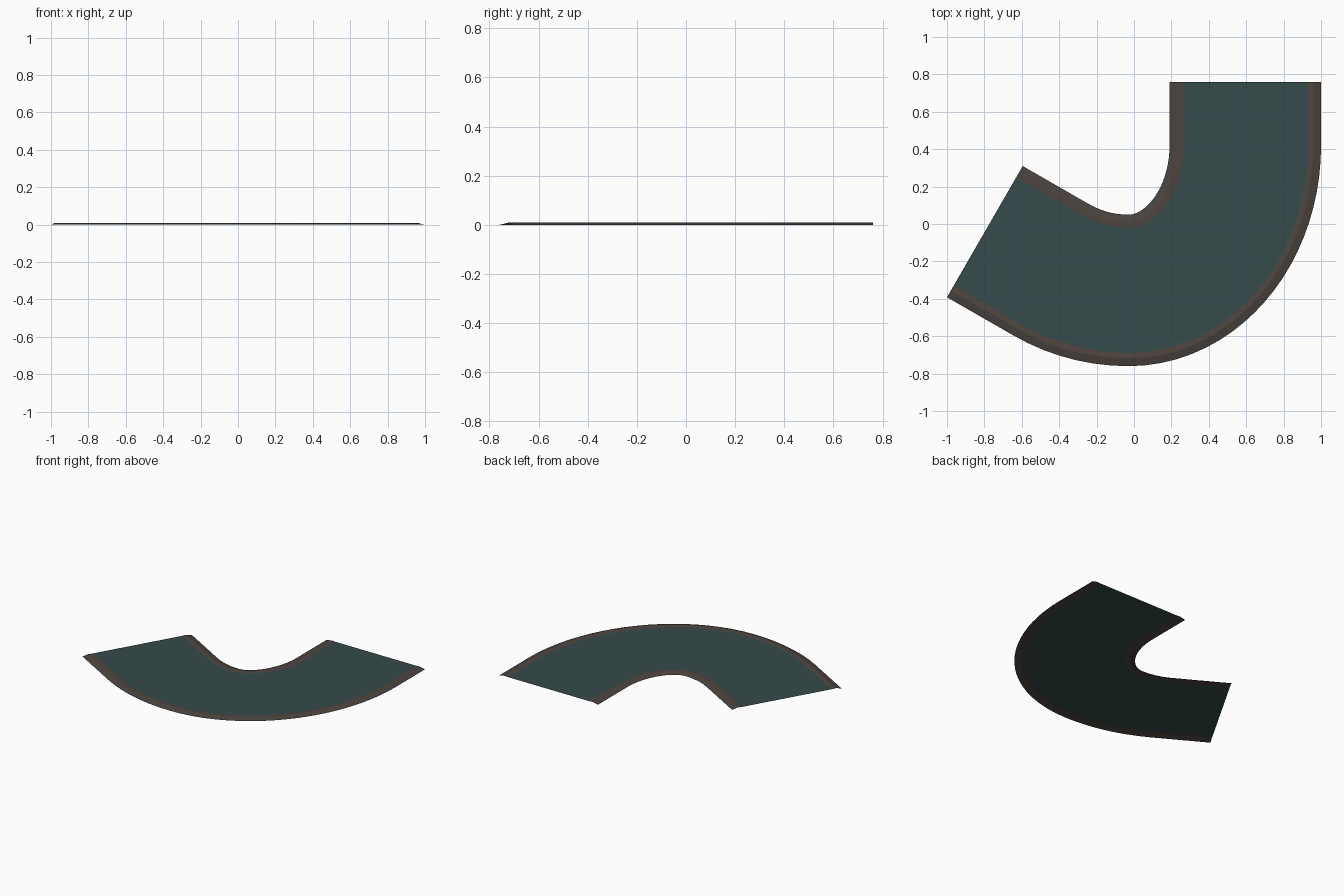
import bpy, bmesh, math
from mathutils import Vector
from mathutils.geometry import interpolate_bezier

if "Cube" in bpy.data.objects:
    bpy.data.objects.remove(bpy.data.objects["Cube"])


def material(name, rgb):
    m = bpy.data.materials.new(name)
    m.diffuse_color = (*rgb, 1)
    m.use_nodes = True
    m.node_tree.nodes["Principled BSDF"].inputs["Base Color"].default_value = m.diffuse_color
    return m


ASPHALT = material("dark teal asphalt", (0.036, 0.070, 0.070))
SHOULDER = material("grey brown verge", (0.070, 0.058, 0.050))
RIM = material("reddish brown rim", (0.082, 0.060, 0.050))


def bend(start, corner, end, n, k=0.5523):
    """Smooth bend between two tangent points, around their corner."""
    a, c, b = (Vector((*p, 0)) for p in (start, corner, end))
    return interpolate_bezier(a, a.lerp(c, k), b.lerp(c, k), b, n)


# Centre line: straight, gentle bend, tight bend, straight
gentle = bend((-0.446, -0.243), (-0.253, -0.355), (-0.03, -0.355), 8, 0.66)
tight = bend((-0.03, -0.355), (0.595, -0.355), (0.595, 0.42), 22)
centre = [Vector((-0.7975, -0.041, 0))] + gentle + tight[1:] + [Vector((0.595, 0.76, 0))]

# Tangents: exact at both ends, averaged between neighbours elsewhere
tangents = []
for i, p in enumerate(centre):
    before = (p - centre[i - 1]).normalized() if i else Vector((0.866, -0.5, 0))
    after = (centre[i + 1] - p).normalized() if i < len(centre) - 1 else Vector((0, 1, 0))
    tangents.append((before + after).normalized())
tangents[0] = Vector((0.866, -0.5, 0))
tangents[-1] = Vector((0, 1, 0))


def strip(name, profile, mat):
    """Sweep an open (offset, height) profile along the centre line."""
    bm = bmesh.new()
    rows = []
    for p, t in zip(centre, tangents):
        side = Vector((t.y, -t.x, 0))
        rows.append([bm.verts.new(p + side * o + Vector((0, 0, z))) for o, z in profile])
    for r, s in zip(rows, rows[1:]):
        for j in range(len(profile) - 1):
            bm.faces.new((r[j], r[j + 1], s[j + 1], s[j]))
    bm.normal_update()
    for f in bm.faces:
        if f.normal.z < 0:
            f.normal_flip()
    mesh = bpy.data.meshes.new(name)
    bm.to_mesh(mesh)
    bm.free()
    mesh.materials.append(mat)
    ob = bpy.data.objects.new(name, mesh)
    bpy.context.collection.objects.link(ob)
    return ob


# Road surface, then matching rim and sloped verge on each side
strip("road_surface", [(-0.335, 0.008), (0.335, 0.008)], ASPHALT)
for label, s in (("outer", 1), ("inner", -1)):
    strip(label + "_rim", [(s * 0.335, 0.008), (s * 0.363, 0.010)], RIM)
    strip(label + "_verge", [(s * 0.363, 0.010), (s * 0.405, 0.0)], SHOULDER)
